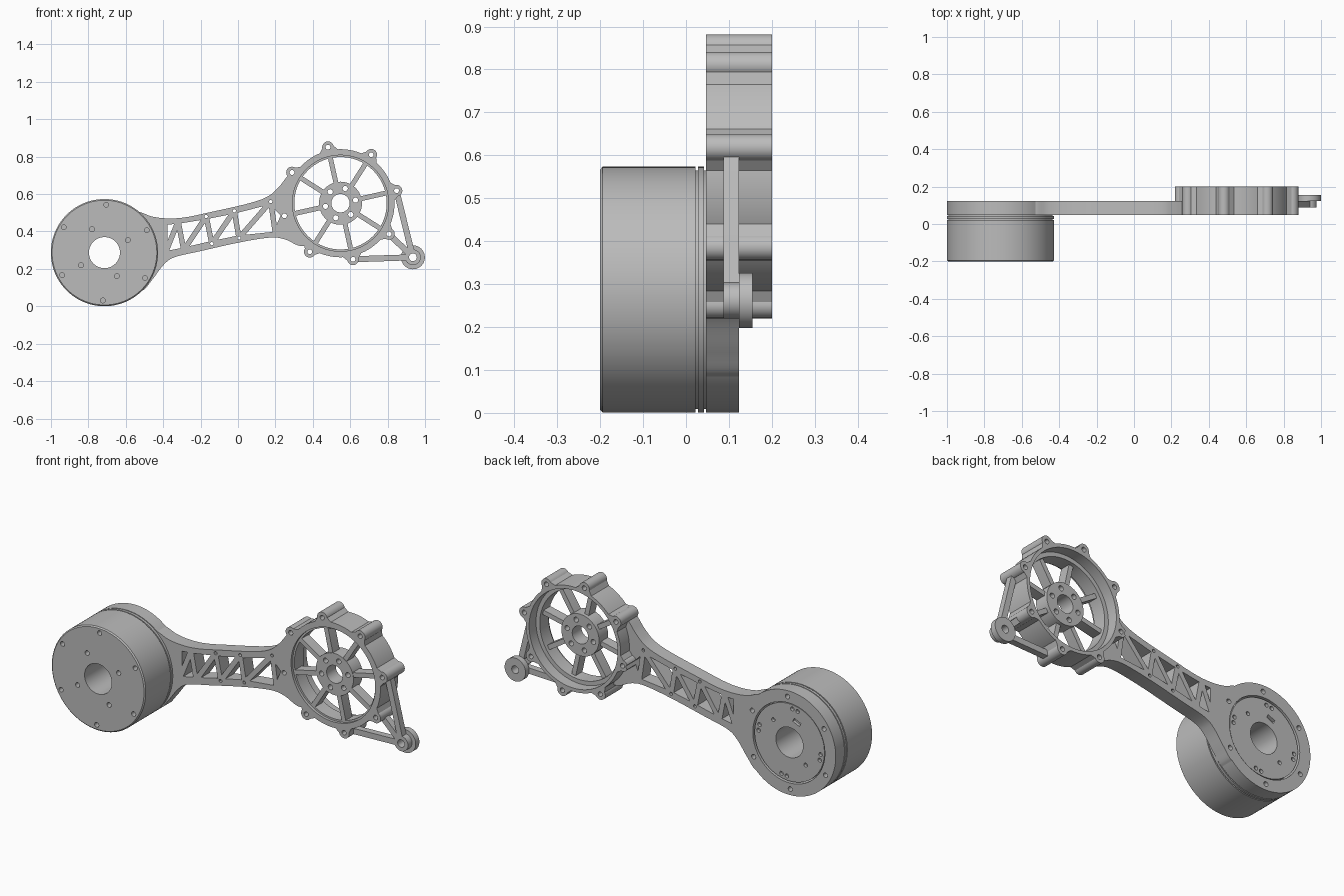
import bpy, bmesh, math
from mathutils import Vector, Matrix

if "Cube" in bpy.data.objects:
    bpy.data.objects.remove(bpy.data.objects["Cube"])

grey = bpy.data.materials.new("machined_grey")
grey.use_nodes = True
grey.diffuse_color = (0.5, 0.5, 0.5, 1)
grey.node_tree.nodes["Principled BSDF"].inputs["Base Color"].default_value = (0.5, 0.5, 0.5, 1)

MOTOR = Vector((-0.714, 0.287))
RING = Vector((0.548, 0.551))
TIP = Vector((0.935, 0.262))
FRONT, ARM_BACK, RING_BACK = 0.047, 0.123, 0.2


# 2D helpers in the x-z plane
def polar(centre, radius, degrees):
    a = math.radians(degrees)
    return centre + radius * Vector((math.cos(a), math.sin(a)))


def circle(centre, radius, sides=24):
    return [polar(centre, radius, 360 * i / sides) for i in range(sides)]


def around(centre, radius, start, count):
    return [polar(centre, radius, start + 360 * i / count) for i in range(count)]


def bar(a, b, half, sides=10):
    d = (b - a).normalized()
    base = math.degrees(math.atan2(d.y, d.x))
    ends = [polar(b, half, base - 90 + 180 * i / sides) for i in range(sides + 1)]
    return ends + [polar(a, half, base + 90 + 180 * i / sides) for i in range(sides + 1)]


def smooth_path(points, steps=6):
    p = [Vector(q) for q in points]
    p = [p[0]] + p + [p[-1]]
    out = []
    for a, b, c, d in zip(p, p[1:], p[2:], p[3:]):
        for i in range(steps):
            t = i / steps
            out.append(0.5 * (2 * b + (c - a) * t + (2 * a - 5 * b + 4 * c - d) * t ** 2
                              + (3 * b - a - 3 * c + d) * t ** 3))
    return out + [p[-1]]


def inset_triangle(a, b, c, d):
    la, lb, lc = (b - c).length, (a - c).length, (a - b).length
    total = la + lb + lc
    middle = (la * a + lb * b + lc * c) / total
    u, v = b - a, c - a
    inner = abs(u.x * v.y - u.y * v.x) / total
    return [middle + (q - middle) * (1 - d / inner) for q in (a, b, c)]


# Solid helpers
def finish_mesh(bm, name):
    bmesh.ops.recalc_face_normals(bm, faces=bm.faces)
    mesh = bpy.data.meshes.new(name)
    bm.to_mesh(mesh)
    bm.free()
    mesh.materials.append(grey)
    obj = bpy.data.objects.new(name, mesh)
    bpy.context.collection.objects.link(obj)
    return obj


def prism(name, outlines, y0, y1):
    bm = bmesh.new()
    for outline in outlines:
        face = bm.faces.new([bm.verts.new((p.x, y0, p.y)) for p in outline])
        new = bmesh.ops.extrude_face_region(bm, geom=[face])["geom"]
        moved = [v for v in new if isinstance(v, bmesh.types.BMVert)]
        bmesh.ops.translate(bm, verts=moved, vec=(0, y1 - y0, 0))
    return finish_mesh(bm, name)


def combine(obj, outlines, y0, y1, mode="DIFFERENCE"):
    tool = prism("tool", outlines, y0, y1)
    mod = obj.modifiers.new("combine", "BOOLEAN")
    mod.operation, mod.object, mod.solver = mode, tool, "EXACT"
    bpy.context.view_layer.objects.active = obj
    bpy.ops.object.modifier_apply(modifier=mod.name)
    bpy.data.objects.remove(tool)


def lathe(name, profile, centre, steps=96):
    bm = bmesh.new()
    verts = [bm.verts.new((centre.x + r, y, centre.y)) for r, y in profile]
    edges = [bm.edges.new((a, b)) for a, b in zip(verts, verts[1:] + verts[:1])]
    bmesh.ops.spin(bm, geom=verts + edges, cent=(centre.x, 0, centre.y),
                   axis=(0, 1, 0), angle=math.tau, steps=steps)
    bmesh.ops.remove_doubles(bm, verts=bm.verts, dist=0.0002)
    return finish_mesh(bm, name)


# Motor: drum with grooves, stator disc at the back, through bore
motor = lathe("motor", [
    (0.083, -0.2), (0.28, -0.2), (0.2865, -0.194), (0.2865, 0.022), (0.278, 0.022),
    (0.278, 0.028), (0.2865, 0.028), (0.2865, 0.042), (0.278, 0.042), (0.278, 0.05),
    (0.213, 0.05), (0.213, 0.117), (0.083, 0.117)], MOTOR)
combine(motor, [circle(p, 0.013, 16) for p in
                around(MOTOR, 0.256, 88, 6) + around(MOTOR, 0.142, 28, 4)], -0.25, -0.17)
back_holes = [polar(MOTOR, 0.19, a + s) for a in (10, 100, 190, 280) for s in (-5, 5)]
combine(motor, [circle(p, 0.011, 16) for p in back_holes + around(MOTOR, 0.14, 45, 2)],
        0.1, 0.15)
slot = polar(MOTOR, 0.13, 110)
combine(motor, [[polar(slot, 0.025, a) for a in (0, 50, 180, 230)]], 0.1, 0.15)

# Arm housing: ring with bosses, tapered arm and motor mounting plate
upper = smooth_path([(-0.60, 0.48), (-0.535, 0.505), (-0.46, 0.48), (-0.375, 0.47),
                     (-0.28, 0.476), (-0.15, 0.503), (0.06, 0.551), (0.16, 0.588),
                     (0.22, 0.64), (0.28, 0.71), (0.35, 0.72)])
lower = smooth_path([(0.40, 0.33), (0.33, 0.323), (0.25, 0.358), (0.17, 0.367), (0.01, 0.342),
                     (-0.20, 0.295), (-0.34, 0.262), (-0.40, 0.219), (-0.46, 0.14),
                     (-0.515, 0.083), (-0.60, 0.10)])
bosses = around(RING, 0.307, 12.6, 8)
housing = prism("arm_housing", [circle(RING, 0.289, 96)], FRONT, RING_BACK)
flares = [[polar(RING, r, 12.6 + 45 * i + d) for r, d in
           ((0.275, -12), (0.288, -10), (0.31, -5.5), (0.31, 5.5), (0.288, 10), (0.275, 12))]
          for i in range(8)]
combine(housing, flares, FRONT, RING_BACK, "UNION")
combine(housing, [circle(p, 0.031) for p in bosses], FRONT, RING_BACK, "UNION")
combine(housing, [upper + lower], FRONT, ARM_BACK, "UNION")
combine(housing, [circle(MOTOR, 0.2865, 96)], FRONT, ARM_BACK, "UNION")
combine(housing, [circle(RING, 0.257, 96)], 0, 0.3)
combine(housing, [circle(RING, 0.27, 96)], 0.14, 0.3)
combine(housing, [circle(MOTOR, 0.22, 96)], 0, 0.3)

# Truss windows and fastener holes
nodes = [Vector(p) for p in (
    (-0.39, 0.45), (-0.39, 0.28), (-0.32, 0.455), (-0.29, 0.30), (-0.17, 0.48), (-0.14, 0.335),
    (-0.02, 0.51), (0.005, 0.365), (0.175, 0.56), (0.20, 0.385), (0.245, 0.49))]
combine(housing, [inset_triangle(a, b, c, 0.014)
                  for a, b, c in zip(nodes, nodes[1:], nodes[2:])], 0, 0.3)
combine(housing, [circle(p, 0.009, 12) for p in nodes[4:9]], 0, 0.3)
combine(housing, [circle(p, 0.013, 16) for p in bosses], 0, 0.3)
combine(housing, [circle(p, 0.013, 16) for p in around(MOTOR, 0.253, 88, 6)], 0.08, 0.3)

# Spoked wheel inside the ring
wheel = prism("spoked_wheel", [circle(RING, 0.2575, 96)], 0.062, 0.14)
combine(wheel, [circle(RING, 0.247, 96)], 0, 0.3)
combine(wheel, [bar(polar(RING, 0.1, a), polar(RING, 0.242, a), 0.013)
                for a in [12.6 + 45 * i for i in range(8)]], 0.062, 0.12, "UNION")
combine(wheel, [circle(RING, 0.115, 48)], 0.06, 0.14, "UNION")
combine(wheel, [circle(RING, 0.049, 32)]
        + [circle(p, 0.014, 16) for p in around(RING, 0.082, 12, 6)], 0, 0.3)

# Triangular outrigger bracket with roller
bracket = prism("roller_bracket", [circle(TIP, 0.042, 32)], 0.087, ARM_BACK)
for boss in (bosses[0], bosses[6], bosses[7]):
    combine(bracket, [bar(boss, TIP, 0.016)], 0.087, ARM_BACK, "UNION")
combine(bracket, [circle(p, 0.013, 16) for p in bosses] + [circle(TIP, 0.021)], 0, 0.3)
roller = lathe("roller", [(0.021, ARM_BACK), (0.064, ARM_BACK), (0.064, 0.155),
                          (0.021, 0.155)], TIP, 48)

# Smooth curved walls, keep sharp edges
for obj in (motor, housing, wheel, bracket, roller):
    bpy.ops.object.select_all(action="DESELECT")
    obj.select_set(True)
    bpy.context.view_layer.objects.active = obj
    bpy.ops.object.shade_smooth_by_angle(angle=math.radians(30))
